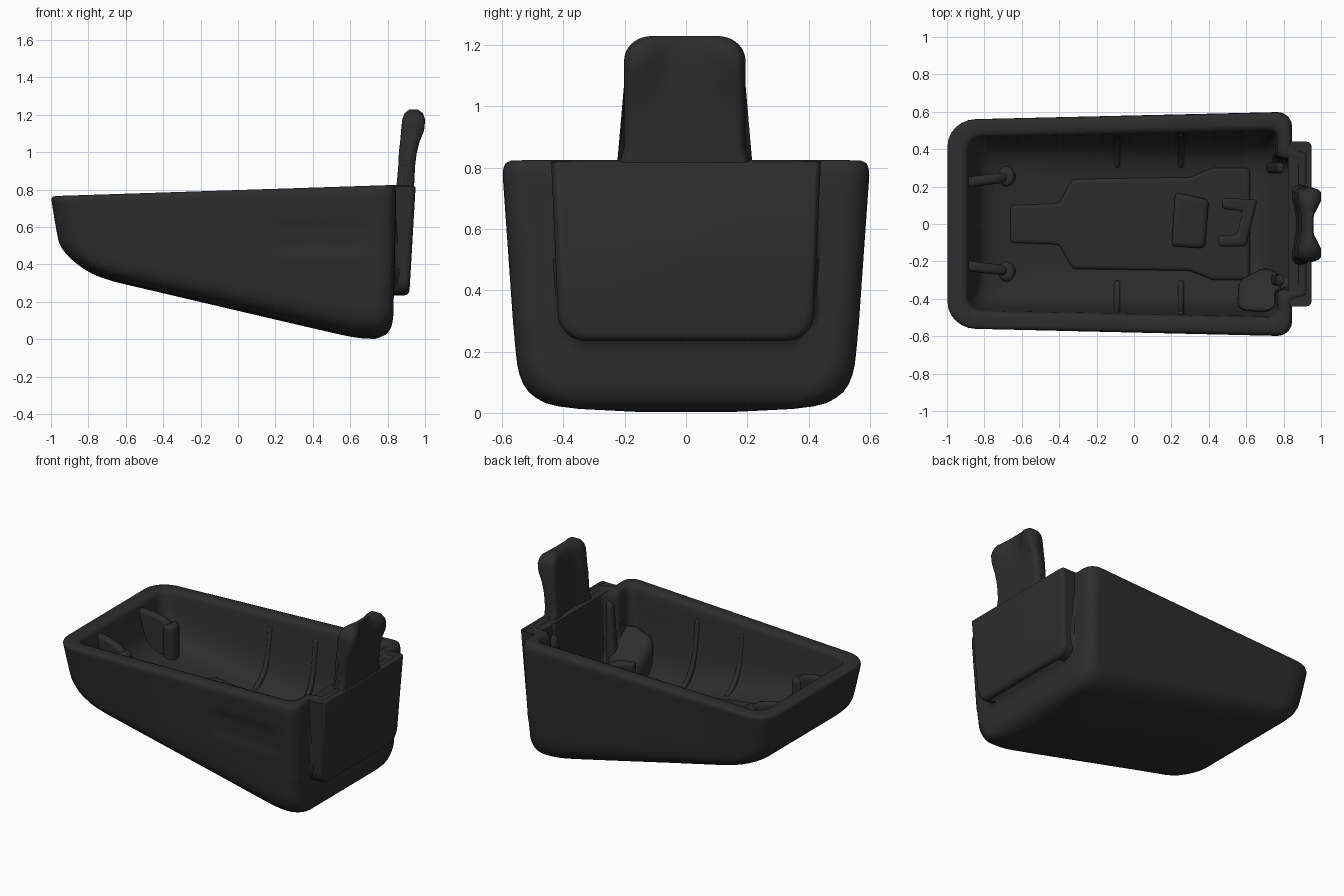
import bpy, bmesh, math

cube = bpy.data.objects.get("Cube")
if cube:
    bpy.data.objects.remove(cube, do_unlink=True)

mat = bpy.data.materials.new("charcoal_plastic")
mat.use_nodes = True
COL = (0.026, 0.026, 0.026, 1)
mat.diffuse_color = COL
bsdf = mat.node_tree.nodes["Principled BSDF"]
bsdf.inputs["Base Color"].default_value = COL
bsdf.inputs["Roughness"].default_value = 0.6


def zt(x):  # rim height
    return 0.798 + 0.0326 * min(x, .84)


def zb(x):  # sloping keel height
    s = 0.152 - 0.235 * x
    return 0.5 * (s + math.sqrt(s * s + 0.0002))


def zat(x, f):
    return zb(x) + (zt(x) - zb(x)) * f


def smooth(t):
    t = max(0, min(1, t))
    return t * t * (3 - 2 * t)


def finish(bm, name, bevel=0.0, angle=40):
    bmesh.ops.recalc_face_normals(bm, faces=bm.faces)
    me = bpy.data.meshes.new(name)
    bm.to_mesh(me)
    bm.free()
    ob = bpy.data.objects.new(name, me)
    bpy.context.collection.objects.link(ob)
    me.materials.append(mat)
    if bevel:
        m = ob.modifiers.new("rounding", 'BEVEL')
        m.width, m.segments, m.limit_method = bevel, 4, 'ANGLE'
        m.angle_limit = math.radians(35)
    bpy.ops.object.select_all(action='DESELECT')
    ob.select_set(True)
    bpy.context.view_layer.objects.active = ob
    bpy.ops.object.shade_smooth_by_angle(angle=math.radians(angle))


def loft(bm, loops, caps=False):
    rows = [[bm.verts.new(p) for p in lp] for lp in loops]
    n = len(rows[0])
    for a, b in zip(rows, rows[1:]):
        for i in range(n):
            j = (i + 1) % n
            bm.faces.new((a[i], a[j], b[j], b[i]))
    if caps:
        bm.faces.new(rows[0])
        bm.faces.new(rows[-1])


def prism(name, pts, place, lo, hi, bevel):
    """Extrude a 2D outline; place(u, v, w) maps it into space."""
    bm = bmesh.new()
    loft(bm, [[place(u, v, w) for u, v in pts] for w in (lo, hi)], True)
    finish(bm, name, bevel, 50)


def plan(x0, x1, hw, rf, rr):
    """Rounded rectangle, slightly narrower toward the low end."""
    out, arcs = [], []
    for k, (x, s, r) in enumerate([(x1, 1, rr), (x0, 1, rf), (x0, -1, rf), (x1, -1, rr)]):
        r = min(r, hw)
        cx, cy = x + (-r if k in (0, 3) else r), s * (hw - r)
        arcs.append([(cx + r * math.cos(math.radians(90 * k + 15 * i)),
                      cy + r * math.sin(math.radians(90 * k + 15 * i))) for i in range(7)])
    for k in range(4):
        a, b = arcs[k][-1], arcs[(k + 1) % 4][0]
        n = (44, 14, 44, 60)[k]
        out += arcs[k]
        out += [(a[0] + (b[0] - a[0]) * i / n, a[1] + (b[1] - a[1]) * i / n) for i in range(1, n)]
    return [(x, y * (1 - 0.07 * (0.8 - x) / 1.8)) for x, y in out]


def block(y, z, hw, z0, r):
    """1 inside a rounded panel of the tall end, fading to 0 outside."""
    dy, dz = abs(y) - hw + r, z0 + r - z
    d = math.hypot(max(dy, 0), max(dz, 0)) + min(max(dy, dz), 0) - r
    return smooth(-d / .028)


# Tub: rings run from keel up the outside, over the rim, and down the inside
# Each ring: height fraction, low-end x, tall-end x, half width, corner radii
outer = [(0, -.6, .72, 0, .2, .2), (.001, -.66, .735, .2, .2, .1), (.012, -.72, .76, .36, .2, .1),
         (.022, -.755, .78, .42, .19, .1), (.035, -.78, .797, .46, .18, .1),
         (.055, -.805, .81, .49, .18, .1), (.08, -.832, .82, .515, .17, .1),
         (.11, -.856, .826, .532, .17, .1), (.15, -.882, .83, .545, .16, .095),
         (.19, -.904, .832, .552, .155, .09), (.23, -.922, .832, .556, .15, .09),
         (.28, -.939, .833, .56, .15, .088), (.325, -.95, .834, .563, .15, .085)]
for i in range(20):
    t = i / 19
    outer.append((.35 + .59 * t, -.955 - .042 * t ** .8, .835 + .01 * t, .565 + .034 * t, .15, .08))
rim = [(.97, -.996, .843, .597, .15, .08), (.99, -.99, .836, .59, .145, .075),
       (1, -.975, .822, .575, .135, .07), (1, -.925, .795, .53, .1, .06),
       (.99, -.905, .778, .51, .09, .055), (.965, -.893, .77, .5, .08, .05)]
inner = [(.93, -.888, .765, .495, .08, .05), (.8, -.877, .757, .486, .08, .06),
         (.7, -.867, .753, .477, .08, .06), (.6, -.855, .748, .466, .08, .07),
         (.5, -.842, .743, .45, .09, .07), (.42, -.825, .737, .43, .1, .08),
         (.36, -.8, .722, .4, .12, .1), (.31, -.75, .69, .345, .12, .12),
         (.285, -.66, .62, .25, .12, .12), (.28, -.5, .5, 0, .1, .1)]
bm = bmesh.new()
loops = []
for k, (f, x0, x1, hw, rf, rr) in enumerate(outer + rim + inner):
    lp = []
    for x, y in plan(x0, x1, hw, rf, rr):
        z = zat(x, f)
        if k < len(outer) and y < -0.3:  # shallow side recess
            y += 0.01 * (smooth((x - .17) / .06) * smooth((.72 - x) / .06)
                         * smooth((z - .44) / .06) * smooth((.66 - z) / .06))
        if x > x1 - .04:  # wall bulges into the mounting block, leaving a pocket inside
            t = max(0, min(1, (k - len(outer) + 1) / len(rim)))
            x += (.065 + .02 * z + .018 * t) * block(y, z, .43 - .07 * t, .25 + .06 * t, .1)
        lp.append((x, y, z))
    loops.append(lp)
loft(bm, loops)
bmesh.ops.remove_doubles(bm, verts=bm.verts, dist=1e-4)
bmesh.ops.dissolve_degenerate(bm, dist=1e-5, edges=bm.edges)
finish(bm, "tub", angle=60)


# Mounting block: a U-shaped frame around the pocket and a rounded end plate
def u_outline(w, z0, r, z1, flare):
    half = [(w - r + r * math.sin(math.radians(15 * i)), z0 + r - r * math.cos(math.radians(15 * i)))
            for i in range(7)] + [(w + flare, z1)]
    return half + [(-y, z) for y, z in reversed(half)]


def on_end(u, v, w):
    return (w + .035 * (v - .24) / .6, u, v)


frame = u_outline(.418, .235, .09, .818, .022)
prism("block_frame", frame + u_outline(.368, .29, .06, .818, .0)[::-1], on_end, .79, .89, 0)
bm = bmesh.new()
loft(bm, [[on_end(y, z, x) for y, z in u_outline(.418 - d, .235 + d, .09 - d * .5, .82 - d * .3, .022)]
          for x, d in ((.885, 0), (.89, 0), (.901, .003), (.909, .009), (.914, .018), (.916, .03))], True)
finish(bm, "block_end_plate", angle=60)

# Upright tab: profile sections lofted across the width
prof = [(.4, .848, .9), (.7, .846, .93), (.8, .846, .94), (.83, .848, .942), (.87, .852, .944),
        (.93, .857, .947), (1.0, .86, .955), (1.07, .868, .972), (1.13, .873, .995),
        (1.18, .878, 1.0), (1.21, .89, .99), (1.23, .915, .96)]
bm = bmesh.new()
loops = []
N = 32
for i in range(N + 1):
    y = 0.198 * math.sin(math.pi * (i / N - .5))
    u = max(0, (abs(y) - .108) / .09)
    top = 1.23 - .08 * (1 - math.sqrt(max(0, 1 - u * u)))
    k = max(.3, math.sqrt(max(0, 1 - max(0, (abs(y) - .168) / .03) ** 2)))
    mid = max(0, min(1, 1.6 - abs(y) / .08))
    out, inn = [], []
    for z, a, b in prof:
        b -= max(0, b - .955) * mid * .9
        a = min(a + .018 * mid, b - .025)
        c = (a + b) / 2
        zz = z if z < .9 else .9 + (z - .9) * (top - .9) / .33
        yy = y * (1 + .12 * max(0, min(1, (.87 - zz) / .06)) ** 2) - .004
        out.append((c + (b - c) * k, yy, zz))
        inn.append((c + (a - c) * k, yy, zz))
    loops.append(out + inn[::-1])
loft(bm, loops, True)
finish(bm, "upright_tab", angle=60)

# Paired stiffening parts inside the tub
for s, side in ((1, "left"), (-1, "right")):
    for x, tag in ((-.09, "middle"), (.25, "rear")):
        pts = [(s * y, zat(x, f)) for y, f in
               [(.51, .9), (.468, .88), (.445, .6), (.41, .46), (.36, .37), (.3, .31), (.3, .2), (.48, .25)]]
        prism(f"{tag}_wall_rib_{side}", pts, lambda u, v, w: (w, u, v), x - .016, x + .016, .012)
    # low-end gusset with a thick free end
    pts = [(-.92, .735), (-.8, .72), (-.72, .7), (-.67, .66), (-.645, .58), (-.63, .4), (-.84, .44), (-.91, .55)]
    prism(f"bow_gusset_{side}", pts, lambda u, v, w: (u, w + s * .12 * (u + .8), v),
          s * .235 - .028, s * .235 + .028, .022)
    ring = [(-.68 + .045 * math.cos(i * math.pi / 8), s * .255 + .055 * math.sin(i * math.pi / 8))
            for i in range(16)]
    prism(f"gusset_end_{side}", ring, lambda u, v, w: (u, v, w), .4, .67, .025)
    # ridge on the tall end wall
    ridge = [(.8, .78), (.76, .75), (.74, .5), (.7, .22), (.78, .2), (.8, .3)]
    prism(f"end_wall_ridge_{side}", ridge, lambda u, v, w: (u, w, v), s * .3 - .03, s * .3 + .03, .02)

# Rounded lump in the right tall-end corner, rising toward the wall
prism("corner_lump", [(.56, -.3), (.7, -.23), (.78, -.26), (.79, -.42), (.72, -.475), (.55, -.46)],
      lambda u, v, w: (u, v, w - (.8 * (v + .35) - .3 * (u - .68)) * (w > .3)), .2, .48, .045)


# Raised floor panel with stepped outline, and fittings on it
def on_floor(u, v, w):
    return (u, v, .335 - .154 * u + w)


half = [(-.66, .1), (-.4, .11), (-.33, .24), (.3, .25), (.42, .3), (.62, .3)]
prism("floor_panel", half + [(x, -y) for x, y in reversed(half)], on_floor, -.04, .025, .018)
prism("floor_pad", [(.2, -.12), (.38, -.13), (.4, .13), (.22, .17)], on_floor, 0, .07, .025)
prism("floor_bracket", [(.45, -.12), (.6, -.12), (.66, .13), (.47, .14), (.47, .08), (.58, .07),
                        (.55, -.06), (.45, -.06)], on_floor, 0, .26, .02)
